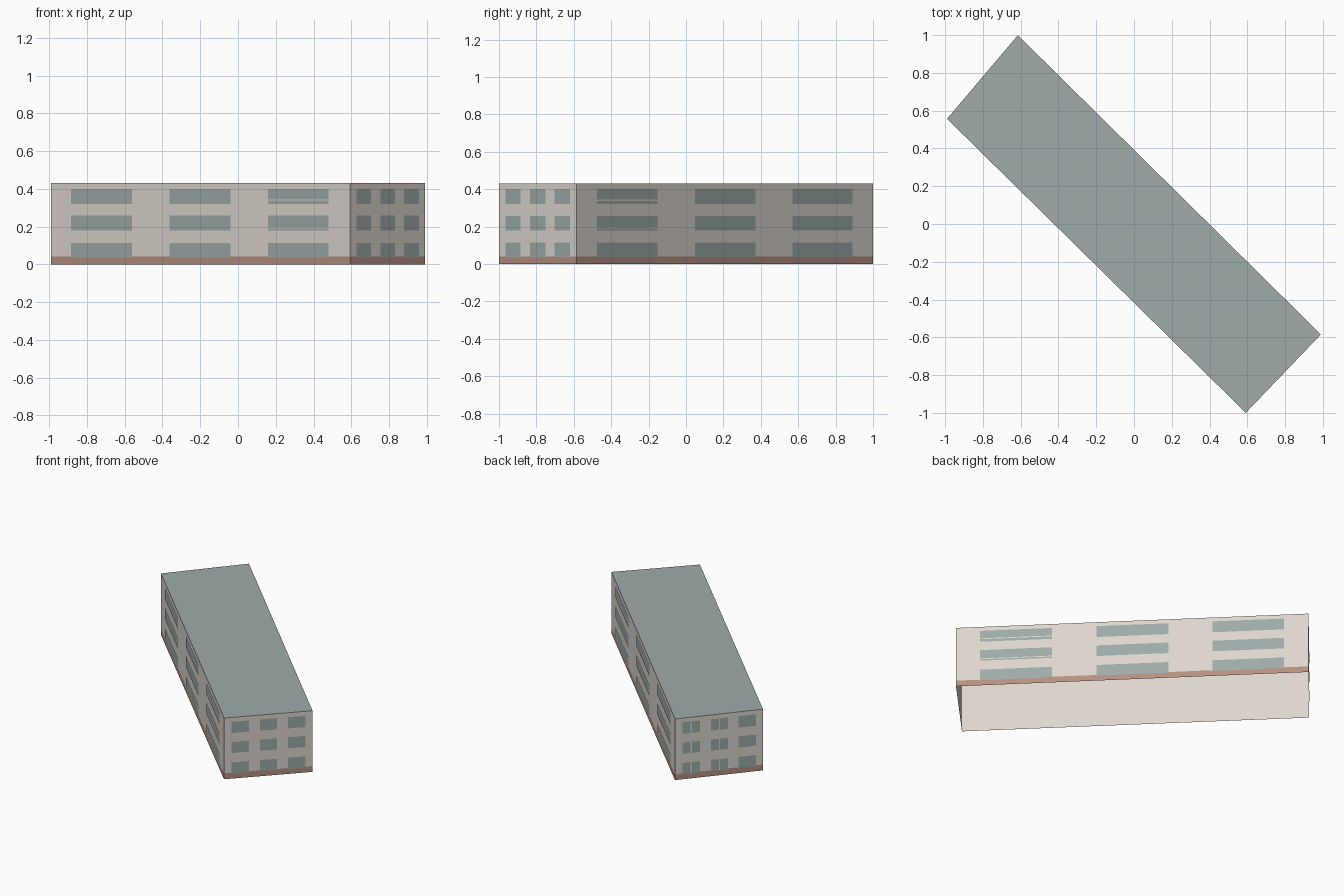
import bpy
import bmesh
from mathutils import Vector

if "Cube" in bpy.data.objects:
    bpy.data.objects.remove(bpy.data.objects["Cube"], do_unlink=True)


def make_material(name, colour):
    mat = bpy.data.materials.new(name)
    mat.use_nodes = True
    mat.diffuse_color = (*colour, 1)
    mat.node_tree.nodes["Principled BSDF"].inputs["Base Color"].default_value = (*colour, 1)
    return mat


cream = make_material("cream wall", (0.72, 0.67, 0.615))
teal = make_material("grey teal", (0.338, 0.41, 0.40))
brown = make_material("brown plinth", (0.465, 0.28, 0.217))

# Footprint corners, counter-clockwise from the left one
corners = [Vector(p) for p in ((-0.99, 0.557, 0), (0.592, -1, 0), (0.99, -0.585, 0), (-0.615, 1, 0))]
HEIGHT = 0.43
PLINTH_TOP = 0.041
long_columns = [(0.068, 0.272), (0.398, 0.602), (0.727, 0.93)]
end_columns = [(0.085, 0.28), (0.405, 0.6), (0.72, 0.92)]
columns = [long_columns, end_columns] * 2
rows = [(0.036, 0.114), (0.18, 0.258), (0.32, 0.4)]
up = Vector((0, 0, 1))


def finish(bm, name, mat):
    mesh = bpy.data.meshes.new(name)
    bmesh.ops.remove_doubles(bm, verts=bm.verts, dist=1e-5)
    bm.to_mesh(mesh)
    bm.free()
    mesh.materials.append(mat)
    bpy.context.collection.objects.link(bpy.data.objects.new(name, mesh))


def quad(bm, side, u_range, z_range, offset=0.0):
    """Upright rectangle on one side; u runs from corner to corner."""
    a, b = corners[side], corners[(side + 1) % 4]
    out = (b - a).cross(up).normalized() * offset
    (u0, u1), (z0, z1) = u_range, z_range
    pts = ((u0, z0), (u1, z0), (u1, z1), (u0, z1))
    bm.faces.new([bm.verts.new(a.lerp(b, u) + up * z + out) for u, z in pts])


# Wall shell, open underneath
bm = bmesh.new()
for side in range(4):
    quad(bm, side, (0, 1), (0, HEIGHT))
finish(bm, "walls", cream)

# Flat roof
bm = bmesh.new()
bm.faces.new([bm.verts.new(p + up * HEIGHT) for p in corners])
finish(bm, "roof", teal)

# Plinth band around the foot of the walls
bm = bmesh.new()
for side in range(4):
    quad(bm, side, (0, 1), (0, PLINTH_TOP), 0.001)
finish(bm, "plinth", brown)

# Window panes: three columns by three rows on every side
bm = bmesh.new()
for side in range(4):
    for column in columns[side]:
        for row in rows:
            quad(bm, side, column, row, 0.002)
finish(bm, "windows", teal)

# Thin window bars: transoms on the long sides, mullions on one short end
bm = bmesh.new()
for side, col in ((0, 2), (2, 0)):
    for z in (0.19, 0.338):
        quad(bm, side, columns[side][col], (z, z + 0.006), 0.003)
for column in end_columns[:2]:
    middle = sum(column) / 2
    for row in rows:
        quad(bm, 3, (middle - 0.006, middle + 0.006), row, 0.003)
finish(bm, "window_bars", cream)
